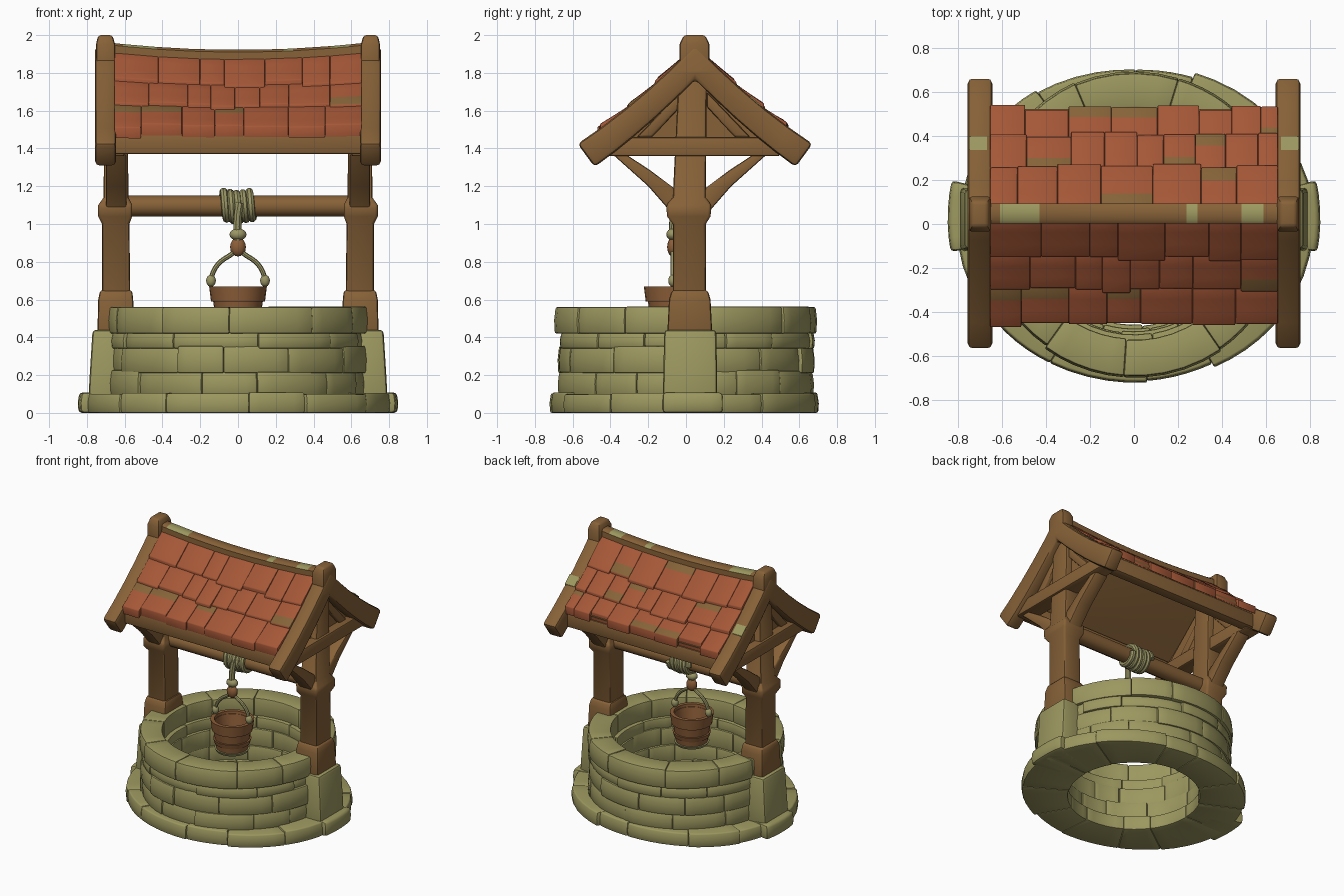
import bpy, bmesh, math, random
from mathutils import Matrix, Vector

if "Cube" in bpy.data.objects:
    bpy.data.objects.remove(bpy.data.objects["Cube"])

random.seed(7)
rnd = random.uniform


def mat(name, r, g, b):
    m = bpy.data.materials.new(name)
    m.diffuse_color = (r, g, b, 1)
    m.use_nodes = True
    m.node_tree.nodes["Principled BSDF"].inputs["Base Color"].default_value = m.diffuse_color
    return m


STONE = mat("olive_stone", 0.335, 0.315, 0.117)
WOOD = mat("brown_wood", 0.240, 0.120, 0.039)
TILE = mat("red_tile", 0.375, 0.095, 0.038)
MOSS = mat("mossy_tile", 0.235, 0.125, 0.040)
BUCKET = mat("bucket_wood", 0.265, 0.112, 0.040)
ROPE = mat("rope", 0.325, 0.305, 0.130)


def loft(bm, rings, closed=False, m=0):
    """Skin a list of equal-length point rings; caps the ends unless closed."""
    vs = [[bm.verts.new(p) for p in r] for r in rings]
    n, k = len(vs), len(vs[0])
    faces = []
    for i in range(n if closed else n - 1):
        a, b = vs[i], vs[(i + 1) % n]
        faces += [bm.faces.new((a[j], a[(j + 1) % k], b[(j + 1) % k], b[j])) for j in range(k)]
    if not closed:
        faces += [bm.faces.new(vs[0]), bm.faces.new(vs[-1][::-1])]
    for f in faces:
        f.material_index = m
    return faces


def finish(name, bm, mats, bevel=0.0, mirror=False):
    bmesh.ops.recalc_face_normals(bm, faces=bm.faces)
    me = bpy.data.meshes.new(name)
    bm.to_mesh(me)
    bm.free()
    for m in mats:
        me.materials.append(m)
    ob = bpy.data.objects.new(name, me)
    bpy.context.collection.objects.link(ob)
    if bevel:
        b = ob.modifiers.new("bevel", 'BEVEL')
        b.width, b.segments, b.limit_method, b.angle_limit = bevel, 2, 'ANGLE', math.radians(40)
    if mirror:
        ob.modifiers.new("mirror", 'MIRROR')
    return ob


def prism(name, pts, x0, x1, m=WOOD, bevel=0.012, mirror=True):
    """Extrude a (y, z) outline along x."""
    bm = bmesh.new()
    loft(bm, [[(x, y, z) for y, z in pts] for x in (x0, x1)])
    return finish(name, bm, [m], bevel, mirror)


def column(name, secs, m, bevel=0.015):
    """Stack of rectangles (z, x0, x1, y0, y1), mirrored to both sides."""
    bm = bmesh.new()
    loft(bm, [[(a, c, z), (b, c, z), (b, d, z), (a, d, z)] for z, a, b, c, d in secs])
    return finish(name, bm, [m], bevel, True)


def lathe(name, prof, m, centre=(0, 0), n=32):
    bm = bmesh.new()
    loft(bm, [[(centre[0] + r * math.cos(t), centre[1] + r * math.sin(t), z) for r, z in prof]
              for t in [2 * math.pi * i / n for i in range(n)]], True)
    return finish(name, bm, [m])


def wedge(bm, r0, r1, z0, z1, a0, a1, wide=1.0, n=5):
    """Arc-shaped stone; wide stretches its outer edge along x."""
    tilt = rnd(-0.006, 0.006)
    rings = []
    for i in range(n + 1):
        t = a0 + (a1 - a0) * i / n
        c, s = math.cos(t), math.sin(t)
        q = (r1 + tilt * (2 * i / n - 1)) * (1 + (wide - 1) * c * c)
        rings.append([(r * c, r * s, z) for r, z in
                      ((r0, z0), (q, z0), (q + 0.004, (z0 + z1) / 2), (q - 0.004, z1), (r0, z1))])
    loft(bm, rings)


def course(name, count, r0, r1, z0, z1, jr, jz, phase, wide=1.0):
    """One ring of irregular stones."""
    bm = bmesh.new()
    cuts = [phase + (i + rnd(-0.25, 0.25)) * 2 * math.pi / count for i in range(count)]
    cuts.append(cuts[0] + 2 * math.pi)
    for a, b in zip(cuts, cuts[1:]):
        wedge(bm, r0 + rnd(-0.006, 0.006), r1 + rnd(-jr, jr), z0, z1 + rnd(-jz, jz), a, b, wide)
    finish(name, bm, [STONE], 0.009)


def tube(name, pts, r, m, kind='POLY'):
    cu = bpy.data.curves.new(name, 'CURVE')
    cu.dimensions, cu.bevel_depth, cu.bevel_resolution, cu.use_fill_caps = '3D', r, 2, True
    sp = cu.splines.new(kind)
    sp.points.add(len(pts) - 1)
    for p, q in zip(sp.points, pts):
        p.co = (*q, 1)
    if kind == 'NURBS':
        sp.use_endpoint_u, sp.order_u, sp.resolution_u = True, 3, 6
    cu.materials.append(m)
    ob = bpy.data.objects.new(name, cu)
    bpy.context.collection.objects.link(ob)


def blob(name, loc, size, m, mirror=False):
    bm = bmesh.new()
    bmesh.ops.create_uvsphere(bm, u_segments=12, v_segments=8, radius=1,
                              matrix=Matrix.Translation(loc) @ Matrix.Diagonal((*size, 1)))
    finish(name, bm, [m], 0, mirror)


# stone ring: base, wall courses, cap and hidden core
course("base_stones", 12, 0.462, 0.714, 0.0, 0.103, 0.014, 0.006, 0.1, 1.13)
course("wall_stones_lower", 11, 0.48, 0.677, 0.09, 0.22, 0.01, 0.008, 0.3)
course("wall_stones_middle", 12, 0.49, 0.677, 0.21, 0.35, 0.01, 0.008, 0.0)
course("wall_stones_upper", 11, 0.50, 0.672, 0.34, 0.425, 0.008, 0.003, 0.25)
course("cap_stones", 11, 0.525, 0.69, 0.42, 0.56, 0.008, 0.004, 0.15)
lathe("wall_core", [(0.55, 0.02), (0.65, 0.02), (0.65, 0.53), (0.55, 0.53)], STONE)

# stone buttresses and their feet
column("buttress", [(0.02, 0.58, 0.795, -0.125, 0.165), (0.2, 0.58, 0.785, -0.12, 0.165),
                    (0.44, 0.58, 0.77, -0.115, 0.16)], STONE, 0.02)
foot = bmesh.new()
wedge(foot, 0.6, 0.845, 0, 0.108, -0.15, 0.235)
finish("buttress_foot", foot, [STONE], 0.018, True)

# posts with pedestal and collar
column("post_pedestal", [(0.40, 0.545, 0.745, -0.1, 0.14), (0.6, 0.555, 0.74, -0.09, 0.13),
                         (0.65, 0.56, 0.73, -0.075, 0.115)], WOOD, 0.015)
column("post", [(0.6, 0.57, 0.72, -0.07, 0.105), (1.0, 0.575, 0.72, -0.07, 0.105),
                (1.04, 0.56, 0.74, -0.1, 0.13), (1.1, 0.56, 0.74, -0.105, 0.135),
                (1.14, 0.58, 0.712, -0.07, 0.105), (1.76, 0.585, 0.705, -0.04, 0.11)], WOOD)

# gable framing: braces, tie beam, panel and struts
brace = [(0.07, 1.0), (0.115, 1.08), (0.22, 1.20), (0.41, 1.37), (0.34, 1.37), (0.21, 1.285), (0.07, 1.18)]
for side, s in (("back", 1), ("front", -1)):
    prism("brace_" + side, [(0.02 + s * y, z) for y, z in brace], 0.59, 0.70)
    strut = [(0.07, 1.62), (0.07, 1.70), (0.30, 1.46), (0.22, 1.46)]
    prism("gable_strut_" + side, [(0.04 + s * y, z) for y, z in strut], 0.62, 0.69)
prism("tie_beam", [(-0.42, 1.36), (0.50, 1.36), (0.46, 1.46), (-0.38, 1.46)], 0.6, 0.725)
prism("gable_panel", [(-0.42, 1.42), (0.51, 1.42), (0.045, 1.84)], 0.63, 0.66, bevel=0)

# roof shape: height at distance d from the ridge, sagging in the middle
RY = 0.048


def roof_z(d, x=0.65):
    d = abs(d)
    sag = 0.035 * (1 - (x / 0.65) ** 2) * max(0, 1 - d / 0.6)
    return 1.945 - 1.03 * d + 0.3 * d * d - sag


def chevron(x, d_top, d_low, up, down, n=5):
    top = [d_top * i / n for i in range(-n, n + 1)]
    low = [d_low * i / n for i in range(n, -n - 1, -1)]
    return [(RY + d, roof_z(d, x) + up) for d in top] + [(RY + d, roof_z(d, x) - down) for d in low]


# end rafters with ridge knobs
prism("rafters", chevron(0.65, 0.622, 0.532, 0.004, 0.18), 0.645, 0.757, bevel=0.022)
column("ridge_knob", [(1.78, 0.65, 0.752, -0.035, 0.125), (1.95, 0.65, 0.752, -0.035, 0.125),
                      (2.0, 0.665, 0.74, -0.012, 0.102)], WOOD, 0.015)

# roof boards under the tiles
xs = [-0.65 + 1.3 * i / 10 for i in range(11)]
boards = bmesh.new()
loft(boards, [[(x, y, z) for y, z in chevron(x, 0.475, 0.46, -0.005, 0.06)] for x in xs])
finish("roof_boards", boards, [WOOD])

# overlapping tile rows with small mossy patches
for side, s, rows in (("front", -1, (0.045, 0.205, 0.35, 0.508)), ("back", 1, (0.045, 0.22, 0.36, 0.482))):
    bm = bmesh.new()
    for d0, d1 in zip(rows, rows[1:]):
        x = -0.655
        while x < 0.65:
            x1 = x + rnd(0.12, 0.24)
            if x1 > 0.58:
                x1 = 0.655
            end, lift = d1 + rnd(-0.012, 0.012), rnd(0.014, 0.026)
            rings = []
            for k in range(4):
                d = d0 - 0.015 + (end - d0 + 0.015) * k / 3
                y, up, low = RY + s * d, 0.004 + lift * k / 3, 0.02 + 0.02 * k / 3
                rings.append([(x, y, roof_z(d, x) + up), (x1, y, roof_z(d, x1) + up),
                              (x1, y, roof_z(d, x1) - low), (x, y, roof_z(d, x) - low)])
            faces = loft(bm, rings)
            if random.random() < 0.3:
                for f in faces[4 * random.randrange(3):][:4]:
                    f.material_index = 1
            x = x1
    finish("roof_tiles_" + side, bm, [TILE, MOSS], 0.006)

# ridge beam with worn pale patches
ridge = bmesh.new()
cuts = [-0.66, -0.61, -0.43, -0.25, -0.08, 0.08, 0.24, 0.29, 0.49, 0.59, 0.66]
faces = loft(ridge, [[(x, RY + a, roof_z(0, x) + b) for a, b in
                      ((-0.048, -0.09), (-0.045, 0.0), (-0.03, 0.012), (0.03, 0.012), (0.045, 0.0), (0.048, -0.09))]
                     for x in cuts])
for f in faces[:-2]:
    c = f.calc_center_median()
    worn = -0.61 < c.x < -0.43 or 0.24 < c.x < 0.29 or 0.49 < c.x < 0.59
    f.material_index = int(worn and c.z > 1.9)
finish("ridge_beam", ridge, [WOOD, STONE])

# worn pale patches on the back rafters
worn = [(RY + d, roof_z(d) + u) for d, u in ((0.29, 0.008), (0.35, 0.008), (0.35, 0.0), (0.29, 0.0))]
prism("rafter_worn_patch", worn, 0.67, 0.752, STONE, 0)

# eave beams
for side, y in (("front", -0.41), ("back", 0.48)):
    prism("eave_beam_" + side, [(y - 0.04, 1.37), (y + 0.04, 1.37), (y + 0.04, 1.48), (y - 0.04, 1.48)],
          -0.66, 0.66, mirror=False)

# windlass axle, coiled rope and hanging rope
AY, BY = 0.02, -0.07
prism("axle", [(AY + 0.056 * math.cos(i * math.pi / 8), 1.095 + 0.056 * math.sin(i * math.pi / 8))
               for i in range(16)], -0.6, 0.6, bevel=0, mirror=False)
tube("rope_coil", [(-0.085 + 0.17 * i / 80, AY + 0.071 * math.cos(i * math.pi / 8),
                    1.095 + (0.071 + 0.006 * math.sin(i * 0.31)) * math.sin(i * math.pi / 8))
                   for i in range(81)], 0.021, ROPE)
tube("hanging_rope", [(0.01, BY + 0.01, 1.11), (-0.01, BY, 1.03), (0.0, BY, 0.90)], 0.022, ROPE, 'NURBS')
blob("rope_knot", (0, BY, 0.945), (0.045, 0.034, 0.032), ROPE)
blob("rope_hook", (0, BY, 0.878), (0.042, 0.03, 0.05), BUCKET)

# bucket: hollow body, rim band, hoops and rope handle
lathe("bucket_body", [(0, 0.44), (0.11, 0.44), (0.14, 0.65), (0.12, 0.65), (0.095, 0.475), (0, 0.475)],
      BUCKET, (0, BY), 24)
for name, r, z, h, m in (("bucket_rim", 0.143, 0.59, 0.08, BUCKET), ("bucket_hoop", 0.124, 0.49, 0.035, BUCKET),
                         ("bucket_bottom_hoop", 0.113, 0.43, 0.02, ROPE)):
    lathe(name, [(r - 0.025, z), (r, z), (r + 0.01, z + h), (r - 0.018, z + h)], m, (0, BY), 24)
half = [(0.146, 0.67), (0.143, 0.73), (0.10, 0.80), (0.03, 0.84)]
tube("bucket_handle", [(-x, BY, z) for x, z in half] + [(0, BY, 0.875)] + [(x, BY, z) for x, z in half[::-1]],
     0.013, ROPE, 'NURBS')
blob("handle_knot", (0.143, BY, 0.70), (0.026, 0.024, 0.032), ROPE, True)

# apply modifiers, then smooth shading with sharp edges kept
bpy.ops.object.select_all(action='SELECT')
bpy.context.view_layer.objects.active = bpy.context.selected_objects[0]
bpy.ops.object.convert(target='MESH')
bpy.ops.object.shade_smooth_by_angle(angle=math.radians(40))
